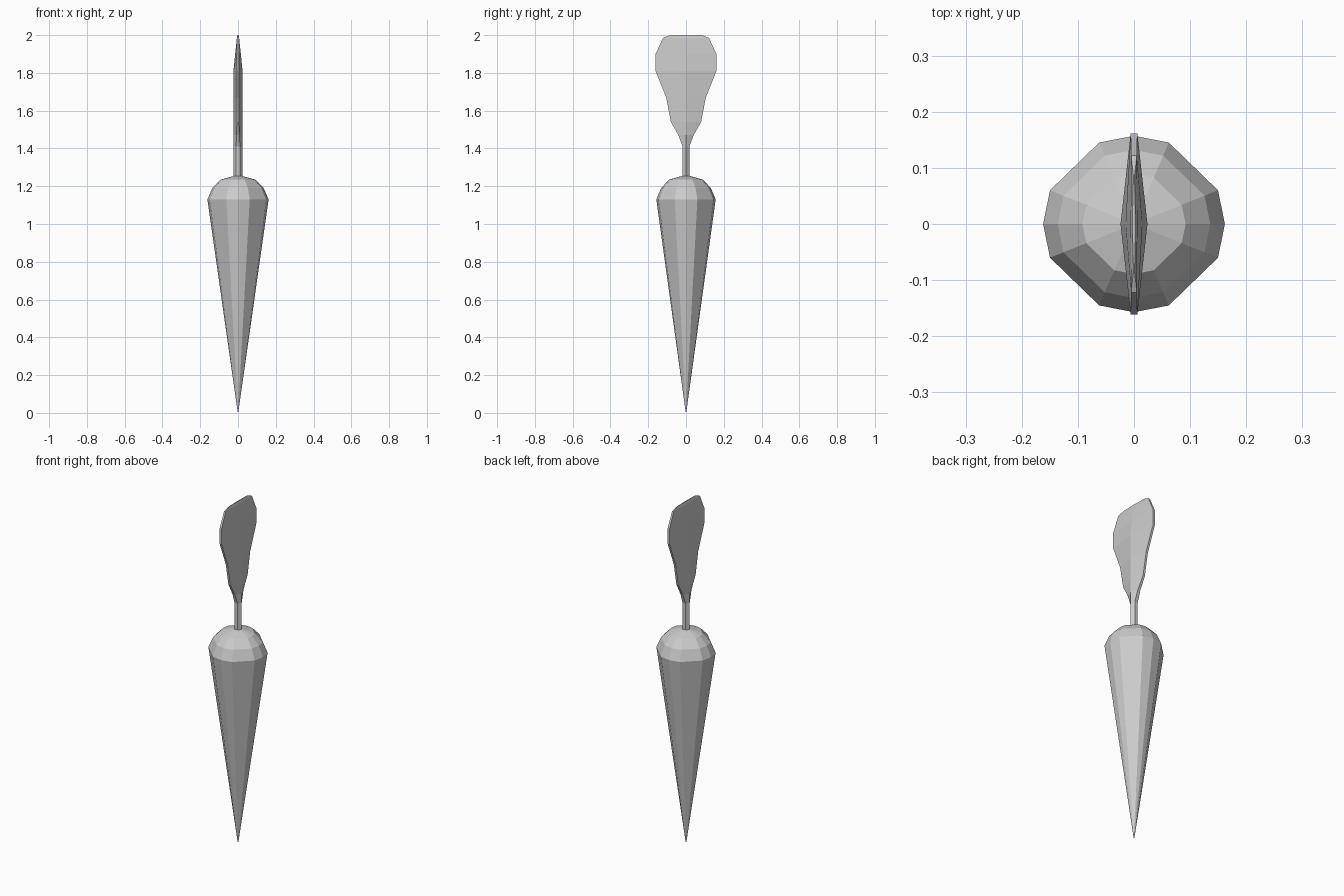
import bpy, bmesh
from math import cos, sin, radians

if "Cube" in bpy.data.objects:
    bpy.data.objects.remove(bpy.data.objects["Cube"])


def loft(name, rings):
    """Skin a stack of equal-length point loops and cap both ends."""
    bm = bmesh.new()
    loops = [[bm.verts.new(p) for p in ring] for ring in rings]
    n = len(loops[0])
    for a, b in zip(loops, loops[1:]):
        for i in range(n):
            j = (i + 1) % n
            bm.faces.new((a[i], a[j], b[j], b[i]))
    bm.faces.new(loops[0][::-1])
    bm.faces.new(loops[-1])
    bmesh.ops.remove_doubles(bm, verts=bm.verts, dist=0.0001)
    bmesh.ops.recalc_face_normals(bm, faces=bm.faces)
    mesh = bpy.data.meshes.new(name)
    bm.to_mesh(mesh)
    bm.free()
    obj = bpy.data.objects.new(name, mesh)
    bpy.context.collection.objects.link(obj)
    return obj


# Tapered root with a faceted dome: 12 sides, unevenly spaced
angles = [q + a for q in (0, 90, 180, 270) for a in (0, 22.5, 67.5)]
root_profile = [(0.0005, 0.0), (0.004, 0.02), (0.162, 1.13),
                (0.136, 1.19), (0.092, 1.235), (0.001, 1.26)]
loft("root", [[(r * cos(radians(a)), 0.97 * r * sin(radians(a)), z)
               for a in angles] for r, z in root_profile])

# Stem and leaf blade: z, half width, half thickness at midrib and at rim
stations = [(1.24, 0.018, 0.024, 0.010),
            (1.41, 0.018, 0.024, 0.010),
            (1.47, 0.040, 0.024, 0.008),
            (1.54, 0.080, 0.024, 0.006),
            (1.67, 0.105, 0.024, 0.006),
            (1.81, 0.161, 0.024, 0.006),
            (1.90, 0.161, 0.015, 0.006),
            (1.985, 0.122, 0.006, 0.005),
            (2.00, 0.085, 0.003, 0.001)]
loft("leaf", [[(t, 0, z), (e, w, z), (-e, w, z),
               (-t, 0, z), (-e, -w, z), (e, -w, z)]
              for z, w, t, e in stations])
